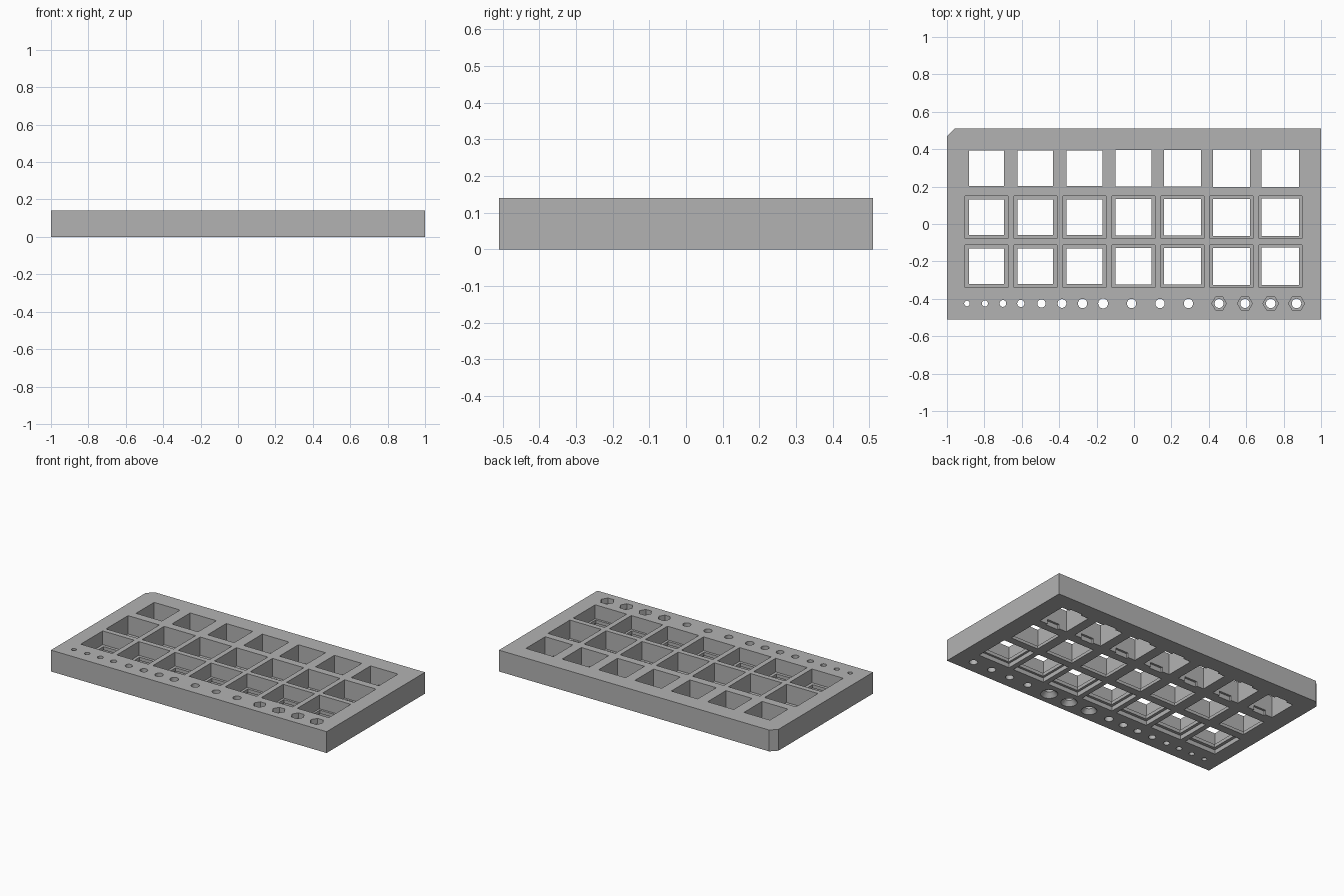
import bpy
import bmesh
from math import pi
from mathutils import Matrix

if "Cube" in bpy.data.objects:
    bpy.data.objects.remove(bpy.data.objects["Cube"], do_unlink=True)

HEIGHT, HALF_DEPTH, CORNER = 0.14, 0.51, 0.04
OVER = 0.02                      # how far cutters reach past the block
PITCH, FIRST_X = 0.262, -0.789
ROWS = (0.298, 0.036, -0.226)    # back, middle, front
POCKET = 0.228                   # width of the wide square recess
HOLE_Y = -0.425


def add_box(bm, x, y, z0, z1, wide, deep):
    m = Matrix.Translation((x, y, (z0 + z1) / 2)) @ Matrix.Diagonal((wide, deep, z1 - z0, 1))
    bmesh.ops.create_cube(bm, size=1, matrix=m)


def add_cone(bm, x, y, z0, z1, r0, r1, sides=24):
    turn = Matrix.Rotation(pi / 2, 4, "Z") if sides == 6 else Matrix.Identity(4)
    # six-sided sockets have their points along x
    m = Matrix.Translation((x, y, (z0 + z1) / 2)) @ turn
    bmesh.ops.create_cone(bm, cap_ends=True, segments=sides, radius1=r0,
                          radius2=r1, depth=z1 - z0, matrix=m)


def make_object(name, bm):
    bmesh.ops.recalc_face_normals(bm, faces=bm.faces)
    mesh = bpy.data.meshes.new(name)
    bm.to_mesh(mesh)
    bm.free()
    obj = bpy.data.objects.new(name, mesh)
    bpy.context.collection.objects.link(obj)
    return obj


# Block outline with one clipped corner
outline = [(-1, -HALF_DEPTH), (1, -HALF_DEPTH), (1, HALF_DEPTH),
           (-1 + CORNER, HALF_DEPTH), (-1, HALF_DEPTH - CORNER)]
bm = bmesh.new()
base = bm.faces.new([bm.verts.new((x, y, 0)) for x, y in outline])
top = bmesh.ops.extrude_face_region(bm, geom=[base])["geom"]
bmesh.ops.translate(bm, vec=(0, 0, HEIGHT),
                    verts=[v for v in top if isinstance(v, bmesh.types.BMVert)])
block = make_object("test_block", bm)

through = bmesh.new()    # holes that pass right through
upper = bmesh.new()      # recesses open to the top
lower = bmesh.new()      # recesses open to the bottom

# Square openings, growing slightly from right to left
for i in range(7):
    x = FIRST_X + i * PITCH
    size = 0.188 + 0.002 * i
    for y in ROWS:
        add_box(through, x, y, -OVER, HEIGHT + OVER, size, size)
    # Clip notches under the back row
    add_box(lower, x, ROWS[0], -OVER, 0.03, 0.09, size + 0.028)
    # Thin plates left at the bottom (middle row) and raised (front row)
    add_box(upper, x, ROWS[1], 0.02, HEIGHT + OVER, POCKET, POCKET)
    add_box(upper, x, ROWS[2], 0.05, HEIGHT + OVER, POCKET, POCKET)
    add_box(lower, x, ROWS[2], -OVER, 0.028, POCKET, POCKET)


def drill(x, r):
    add_cone(through, x, HOLE_Y, -OVER, HEIGHT + OVER, r, r)


# Plain round holes in rising sizes
for i in range(4):
    drill(-0.893 + 0.096 * i, 0.015 + 0.0015 * i)
    drill(-0.495 + 0.11 * i, 0.022 + 0.0015 * i)

# Round holes countersunk from below
for i in range(3):
    x = -0.013 + 0.152 * i
    drill(x, 0.025)
    sink = 0.044 + 0.003 * i
    add_cone(lower, x, HOLE_Y, -0.01, 0.03, sink + 0.01, 0.023)

# Round holes with six-sided sockets on top
for i in range(4):
    x = 0.455 + 0.138 * i
    drill(x, 0.024 + 0.0005 * i)
    socket = 0.039 + 0.0013 * i
    add_cone(upper, x, HOLE_Y, HEIGHT - 0.035, HEIGHT + OVER, socket, socket, 6)

# Cut everything and keep the result as plain geometry
cutters = [make_object(n, b) for n, b in (("through_cutter", through),
                                          ("upper_cutter", upper),
                                          ("lower_cutter", lower))]
for cutter in cutters:
    cutter.hide_render = True
    cut = block.modifiers.new(cutter.name, "BOOLEAN")
    cut.operation, cut.solver, cut.object = "DIFFERENCE", "EXACT", cutter
bpy.context.view_layer.update()
graph = bpy.context.evaluated_depsgraph_get()
result = bpy.data.meshes.new_from_object(block.evaluated_get(graph))
block.modifiers.clear()
block.data = result
for cutter in cutters:
    bpy.data.objects.remove(cutter, do_unlink=True)

# Single grey colour
grey = bpy.data.materials.new("plain_grey")
grey.use_nodes = True
color = (0.45, 0.45, 0.45, 1)
grey.diffuse_color = color
grey.node_tree.nodes["Principled BSDF"].inputs["Base Color"].default_value = color
block.data.materials.clear()
block.data.materials.append(grey)

# Smooth round walls, sharp edges elsewhere
bpy.ops.object.select_all(action="DESELECT")
block.select_set(True)
bpy.context.view_layer.objects.active = block
bpy.ops.object.shade_smooth_by_angle(angle=pi / 6)
